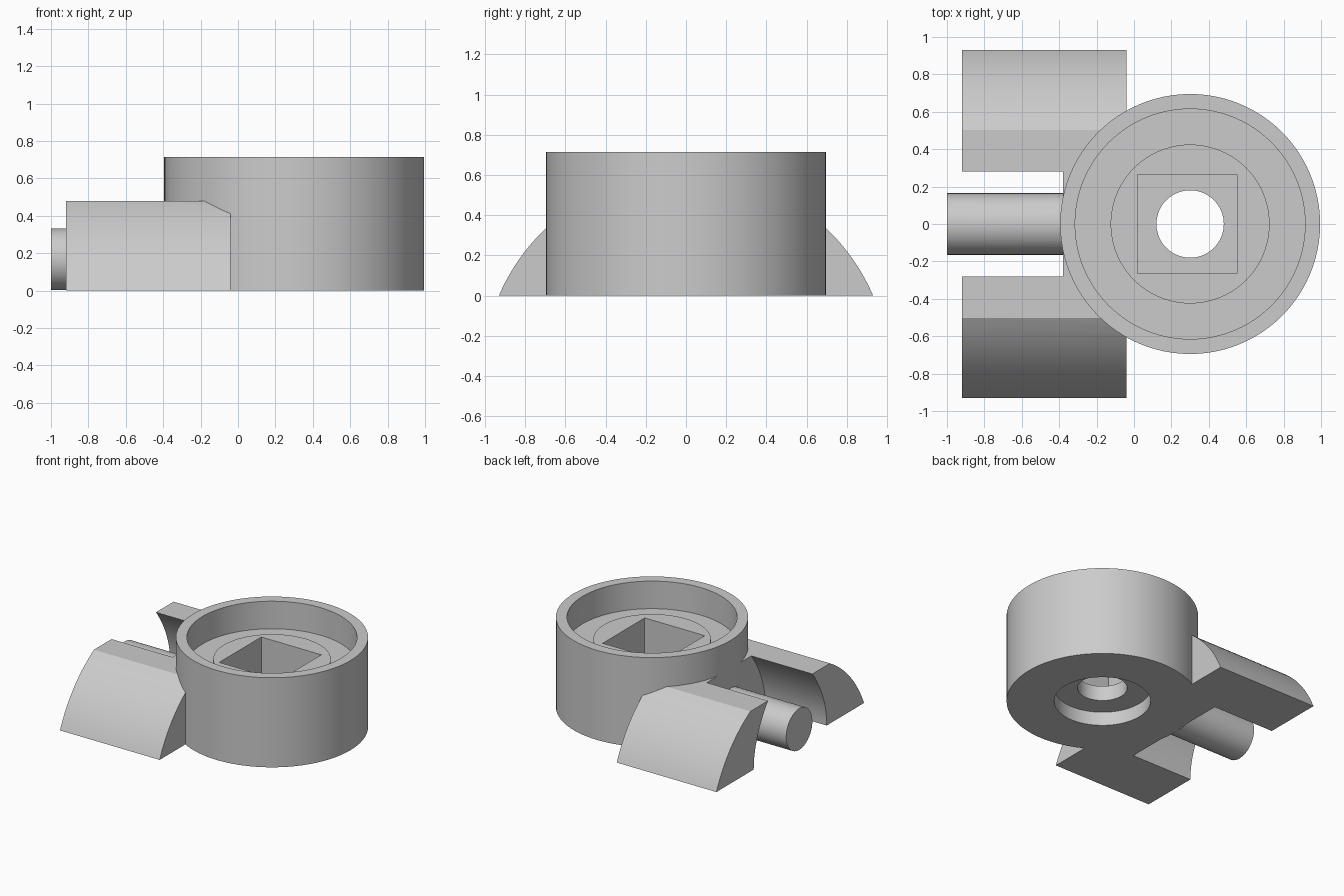
import bpy, bmesh, math

cube = bpy.data.objects.get("Cube")
if cube:
    bpy.data.objects.remove(cube, do_unlink=True)

GREY = (0.6, 0.6, 0.6, 1)
grey = bpy.data.materials.new("plain grey")
grey.use_nodes = True
grey.diffuse_color = GREY
grey.node_tree.nodes["Principled BSDF"].inputs["Base Color"].default_value = GREY

HUB_X = 0.3
SHOE_TOP = 0.48


def finish(bm, name):
    bmesh.ops.recalc_face_normals(bm, faces=bm.faces)
    mesh = bpy.data.meshes.new(name)
    bm.to_mesh(mesh)
    bm.free()
    mesh.materials.append(grey)
    obj = bpy.data.objects.new(name, mesh)
    bpy.context.collection.objects.link(obj)
    return obj


def lathe(name, profile, x, steps=96):
    """Spin a closed (radius, height) profile about a vertical axis."""
    bm = bmesh.new()
    verts = [bm.verts.new((x + r, 0, z)) for r, z in profile]
    edges = [bm.edges.new((v, verts[i - 1])) for i, v in enumerate(verts)]
    bmesh.ops.spin(bm, geom=verts + edges, cent=(x, 0, 0), axis=(0, 0, 1),
                   angle=math.tau, steps=steps)
    bmesh.ops.remove_doubles(bm, verts=bm.verts, dist=0.0005)
    return finish(bm, name)


def extrude_x(name, profile, x0, x1):
    """Extrude a closed (y, z) profile along x."""
    bm = bmesh.new()
    face = bm.faces.new([bm.verts.new((x0, y, z)) for y, z in profile])
    out = bmesh.ops.extrude_face_region(bm, geom=[face])
    moved = [g for g in out["geom"] if isinstance(g, bmesh.types.BMVert)]
    bmesh.ops.translate(bm, verts=moved, vec=(x1 - x0, 0, 0))
    return finish(bm, name)


def rect(half, z0, z1):
    return [(-half, z0), (half, z0), (half, z1), (-half, z1)]


def combine(target, other, operation):
    mod = target.modifiers.new(operation.lower(), 'BOOLEAN')
    mod.operation, mod.solver, mod.object = operation, 'EXACT', other
    bpy.context.view_layer.objects.active = target
    bpy.ops.object.modifier_apply(modifier=mod.name)
    bpy.data.objects.remove(other, do_unlink=True)


# Round hub: rim, raised seat, through bore and underside recess
body = lathe("hub_body", [(0.18, 0.11), (0.35, 0.11), (0.35, 0), (0.695, 0),
                          (0.695, 0.715), (0.615, 0.715), (0.615, 0.495),
                          (0.425, 0.495), (0.425, 0.54), (0.18, 0.54)], HUB_X)

# Square pocket sunk into the seat
combine(body, extrude_x("pocket_cutter", rect(0.265, 0.23, 0.7), 0.02, 0.55), 'DIFFERENCE')

# Curved shoes on both sides: round outer wall, hollowed inner wall
STEPS = 16
heights = [SHOE_TOP * i / STEPS for i in range(STEPS + 1)]
outer = [(math.sqrt(1.026 - (z + 0.4) ** 2), z) for z in heights]
inner = [(0.46 - 0.18 * (z / SHOE_TOP) ** 2, z) for z in heights]
for side, name in ((1, "back_shoe"), (-1, "front_shoe")):
    profile = [(side * y, z) for y, z in outer + inner[::-1]]
    combine(body, extrude_x(name, profile, -0.92, -0.04), 'UNION')

# Web joining the shoes to the hub
combine(body, extrude_x("web", rect(0.47, 0, SHOE_TOP), -0.38, -0.1), 'UNION')

# Round rod between the shoes
ring = [math.tau * i / 64 for i in range(64)]
rod = [(0.165 * math.cos(a), 0.168 + 0.165 * math.sin(a)) for a in ring]
combine(body, extrude_x("rod", rod, -1.0, -0.25), 'UNION')

# Smooth curves, crisp edges
bpy.ops.object.select_all(action='DESELECT')
body.select_set(True)
bpy.context.view_layer.objects.active = body
bpy.ops.object.shade_smooth_by_angle(angle=math.radians(25))
